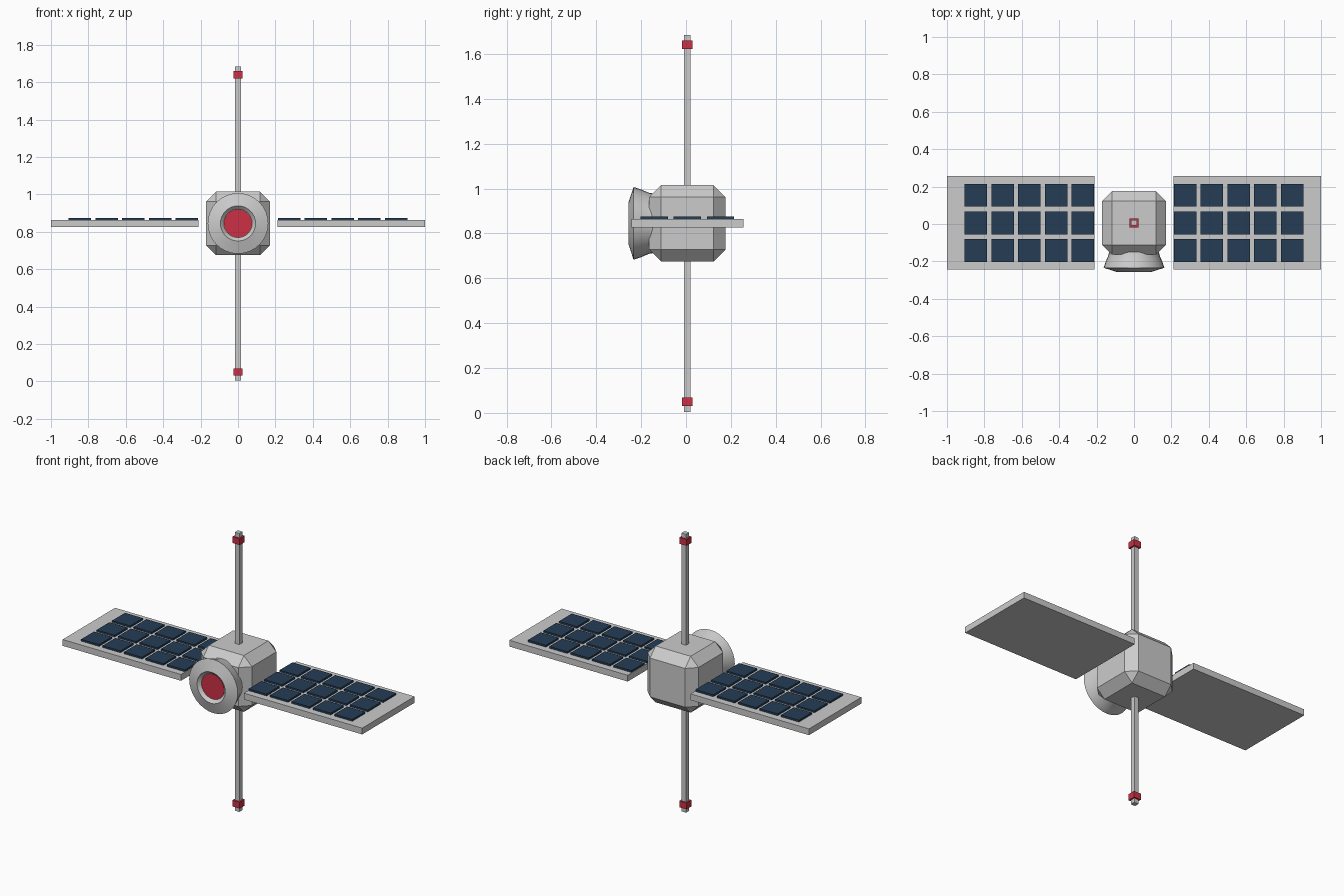
import bpy, bmesh, math

if "Cube" in bpy.data.objects:
    bpy.data.objects.remove(bpy.data.objects["Cube"])

CY, CZ = 0.006, 0.845   # hub centre


def material(name, rgb):
    m = bpy.data.materials.new(name)
    m.diffuse_color = (*rgb, 1)
    m.use_nodes = True
    m.node_tree.nodes["Principled BSDF"].inputs["Base Color"].default_value = m.diffuse_color
    return m


RED = material("red", (0.6, 0.03, 0.06))
NAVY = material("navy", (0.018, 0.045, 0.09))


def finish(name, bm, mat=None):
    bmesh.ops.recalc_face_normals(bm, faces=bm.faces)
    me = bpy.data.meshes.new(name)
    bm.to_mesh(me)
    bm.free()
    ob = bpy.data.objects.new(name, me)
    bpy.context.collection.objects.link(ob)
    if mat:
        me.materials.append(mat)
    return ob


def add_box(bm, centre, size):
    vs = bmesh.ops.create_cube(bm, size=1)["verts"]
    for v in vs:
        v.co = [c + a * s for c, a, s in zip(centre, v.co, size)]


def box(name, centre, size, mat=None):
    bm = bmesh.new()
    add_box(bm, centre, size)
    return finish(name, bm, mat)


def lathe(name, profile, mat=None, n=32):
    """Revolve (radius, y) points around the hub's front axis; ends are capped."""
    bm = bmesh.new()
    rings = [[bm.verts.new((r * math.cos(2 * math.pi * i / n), y,
                            CZ + r * math.sin(2 * math.pi * i / n)))
              for i in range(n)] for r, y in profile]
    for a, b in zip(rings, rings[1:]):
        for i in range(n):
            j = (i + 1) % n
            bm.faces.new((a[i], a[j], b[j], b[i]))
    bm.faces.new(rings[0])
    bm.faces.new(rings[-1])
    ob = finish(name, bm, mat)
    bpy.ops.object.select_all(action='DESELECT')
    ob.select_set(True)
    bpy.context.view_layer.objects.active = ob
    bpy.ops.object.shade_smooth_by_angle(angle=math.radians(25))
    return ob


# Chamfered hub
hub = box("hub", (0, CY, CZ), (0.34, 0.34, 0.34))
bev = hub.modifiers.new("chamfer", 'BEVEL')
bev.width = 0.053
bev.segments = 1

# Front dish with a recessed red lens
lathe("dish", [(0.134, -0.15), (0.136, -0.165), (0.153, -0.205), (0.162, -0.234),
               (0.094, -0.256), (0.076, -0.238)])
lathe("lens", [(0.075, -0.225), (0.075, -0.2405)], RED)

# Masts and red tip bands, above and below
for side, s in (("upper", 1), ("lower", -1)):
    box(side + "_mast", (0, CY, CZ + s * 0.4925), (0.03, 0.03, 0.695))
    box(side + "_band", (0, CY, CZ + s * 0.795), (0.048, 0.048, 0.038), RED)

# Solar panels with a 5 x 3 grid of cells
for side, s in (("right", 1), ("left", -1)):
    box(side + "_panel", (s * 0.605, CY, CZ), (0.79, 0.5, 0.038))
    bm = bmesh.new()
    for i in range(5):
        for j in (-1, 0, 1):
            add_box(bm, (s * (0.273 + 0.143 * i), CY + 0.148 * j, 0.867),
                    (0.12, 0.122, 0.016))
    finish(side + "_solar_cells", bm, NAVY)
